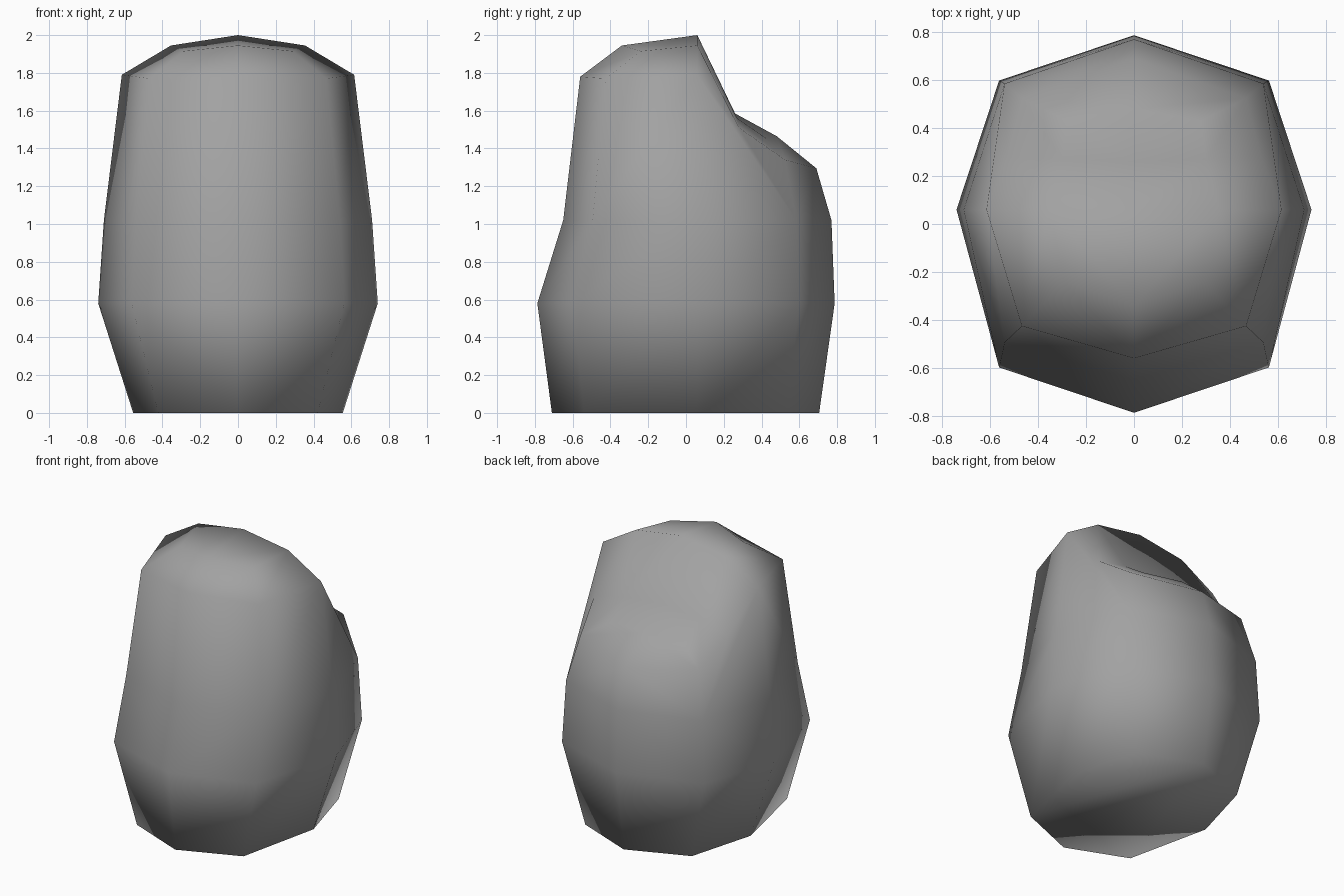
import bpy
import bmesh

cube = bpy.data.objects.get("Cube")
if cube:
    bpy.data.objects.remove(cube, do_unlink=True)

# Stone colour
stone = bpy.data.materials.new("stone grey")
stone.use_nodes = True
grey = (0.36, 0.36, 0.36, 1)
stone.diffuse_color = grey
shader = stone.node_tree.nodes["Principled BSDF"]
shader.inputs["Base Color"].default_value = grey
shader.inputs["Roughness"].default_value = 0.9

MIDDLE = 0.06   # depth of the widest column
CORNER = 0.76   # how far the diagonal columns reach

bm = bmesh.new()


def half_ring(width, front, back, heights):
    """Right half of an eight-sided ring, running from front to back."""
    spots = [
        (0, front),
        (width * CORNER, front * CORNER),
        (width, MIDDLE),
        (width * CORNER, back * CORNER),
        (0, back),
    ]
    return [bm.verts.new((x, y, z)) for (x, y), z in zip(spots, heights)]


def point(x, y, z):
    return bm.verts.new((x, y, z))


# Body rings from the ground to the shoulder
base = half_ring(0.555, -0.71, 0.705, [0] * 5)
belly = half_ring(0.74, -0.787, 0.787, [0.58] * 5)
waist = half_ring(0.71, -0.65, 0.77, [1.02] * 5)
shoulder = half_ring(0.615, -0.56, 0.69, [1.78, 1.77, 1.79, 1.34, 1.295])
notch_side = point(0.53, 0.28, 1.51)

# Crown, ledge and back slope points
peak = point(0, MIDDLE, 2)
crown_front = point(0, -0.34, 1.945)
crown_corner = point(0.29, -0.24, 1.915)
crown_side = point(0.355, MIDDLE, 1.945)
ledge_mid = point(0, 0.26, 1.585)
ledge_side = point(0.3, 0.27, 1.56)
slope_mid = point(0, 0.48, 1.465)
slope_side = point(0.28, 0.43, 1.45)

# Underside and walls
bm.faces.new(base)
for low, high in ((base, belly), (belly, waist), (waist, shoulder)):
    for i in range(len(low) - 1):
        wall = [low[i], low[i + 1], high[i + 1], high[i]]
        if high is shoulder and i == 2:
            wall.insert(3, notch_side)
        bm.faces.new(wall)

# Domed crown, steep drop and sloping back
front, corner, side, back_corner, back = shoulder
for patch in (
    (front, corner, crown_corner, crown_front),
    (corner, side, crown_side, crown_corner),
    (crown_front, crown_corner, crown_side, peak),
    (peak, crown_side, ledge_side, ledge_mid),
    (crown_side, side, notch_side, ledge_side),
    (ledge_mid, ledge_side, slope_side, slope_mid),
    (ledge_side, notch_side, back_corner, slope_side),
    (slope_mid, slope_side, back_corner, back),
):
    bm.faces.new(patch)

bmesh.ops.recalc_face_normals(bm, faces=bm.faces)

# Mirror the half boulder across the middle and weld the seam
doubled = bmesh.ops.duplicate(bm, geom=bm.verts[:] + bm.edges[:] + bm.faces[:])["geom"]
for v in doubled:
    if isinstance(v, bmesh.types.BMVert):
        v.co.x = -v.co.x
bmesh.ops.remove_doubles(bm, verts=bm.verts, dist=0.0001)
bmesh.ops.recalc_face_normals(bm, faces=bm.faces)
for face in bm.faces:
    face.smooth = True

mesh = bpy.data.meshes.new("boulder")
bm.to_mesh(mesh)
bm.free()
mesh.materials.append(stone)
boulder = bpy.data.objects.new("boulder", mesh)
bpy.context.collection.objects.link(boulder)
